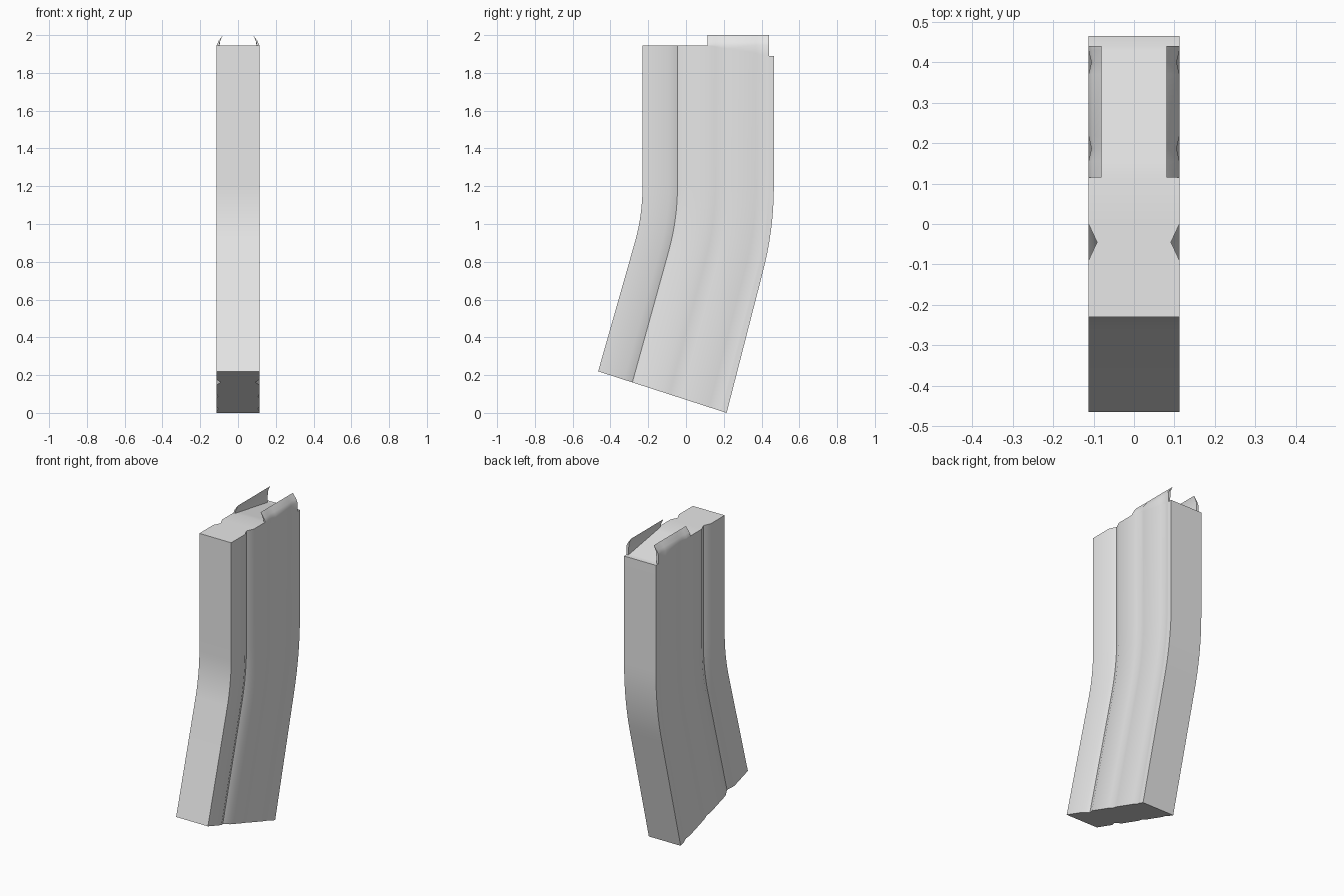
import bpy, bmesh, math

cube = bpy.data.objects.get("Cube")
if cube:
    bpy.data.objects.remove(cube, do_unlink=True)

GREY = (0.8, 0.8, 0.8, 1.0)
mat = bpy.data.materials.new("light grey metal")
mat.use_nodes = True
mat.diffuse_color = GREY
mat.node_tree.nodes["Principled BSDF"].inputs["Base Color"].default_value = GREY

HALF, FRONT, BACK = 0.1125, -0.23, 0.465
LIP_START, LIP_END = 0.115, 0.44
# Pressed grooves in the side walls: centre y, half width, depth
GROOVES = [(-0.045, 0.045, 0.021), (0.187, 0.032, 0.007), (0.40, 0.03, 0.007)]


def half_width(y):
    cut = max(d * max(0, 1 - abs(y - c) / w) for c, w, d in GROOVES)
    return HALF - cut


def top_z(y):
    t = (y - LIP_START) / (LIP_END - LIP_START)
    return 1.945 - 0.055 * min(max(t, 0), 1)


stations = {FRONT, BACK, LIP_START, LIP_END}
for c, w, d in GROOVES:
    stations.update((c - w, c, c + w))
stations = sorted(stations)


def finish(name, bm):
    bmesh.ops.recalc_face_normals(bm, faces=bm.faces)
    mesh = bpy.data.meshes.new(name)
    bm.to_mesh(mesh)
    bm.free()
    mesh.materials.append(mat)
    ob = bpy.data.objects.new(name, mesh)
    bpy.context.collection.objects.link(ob)
    bpy.ops.object.select_all(action="DESELECT")
    ob.select_set(True)
    bpy.context.view_layer.objects.active = ob
    bpy.ops.object.shade_smooth_by_angle(angle=math.radians(30))
    return ob


def bridge(bm, a, b, closed=True):
    n = len(a)
    for i in range(n if closed else n - 1):
        j = (i + 1) % n
        bm.faces.new((a[i], a[j], b[j], b[i]))


# Curved body: straight neck, bend about a point ahead of it, angled foot
BEND_Y, BEND_Z, BEND, STEPS = -1.335, 1.2, math.radians(15), 8
rows = [[(y, top_z(y)) for y in stations]]
for k in range(STEPS + 1):
    a = BEND * k / STEPS
    rows.append([(BEND_Y + (y - BEND_Y) * math.cos(a),
                  BEND_Z - (y - BEND_Y) * math.sin(a)) for y in stations])
foot = []
for y in stations:
    t = (y - FRONT) / (BACK - FRONT)
    foot.append((-0.465 + 0.68 * t, 0.22 * (1 - t)))
rows.append(foot)

bm = bmesh.new()
rings = []
for row in rows:
    sides = [[bm.verts.new((s * half_width(y0), y, z))
              for y0, (y, z) in zip(stations, row)] for s in (1, -1)]
    rings.append(sides)
for upper, lower in zip(rings, rings[1:]):
    bridge(bm, upper[0] + upper[1][::-1], lower[0] + lower[1][::-1])
for ring in (rings[0], rings[-1]):
    bridge(bm, ring[0], ring[1], closed=False)
finish("magazine_body", bm)

# Feed lips: thin inward-curling fins above the side walls
for name, s in (("left_feed_lip", 1), ("right_feed_lip", -1)):
    bm = bmesh.new()
    loops = []
    for y in [v for v in stations if LIP_START <= v <= LIP_END]:
        w, z = half_width(y), top_z(y)
        section = [(w, z), (w, 1.947), (w - 0.009, 1.968), (0.08, 2.0),
                   (0.096, 1.965), (0.1, z)]
        loops.append([bm.verts.new((s * x, y, h)) for x, h in section])
    for a, b in zip(loops, loops[1:]):
        bridge(bm, a, b)
    bm.faces.new(loops[0])
    bm.faces.new(loops[-1])
    finish(name, bm)
